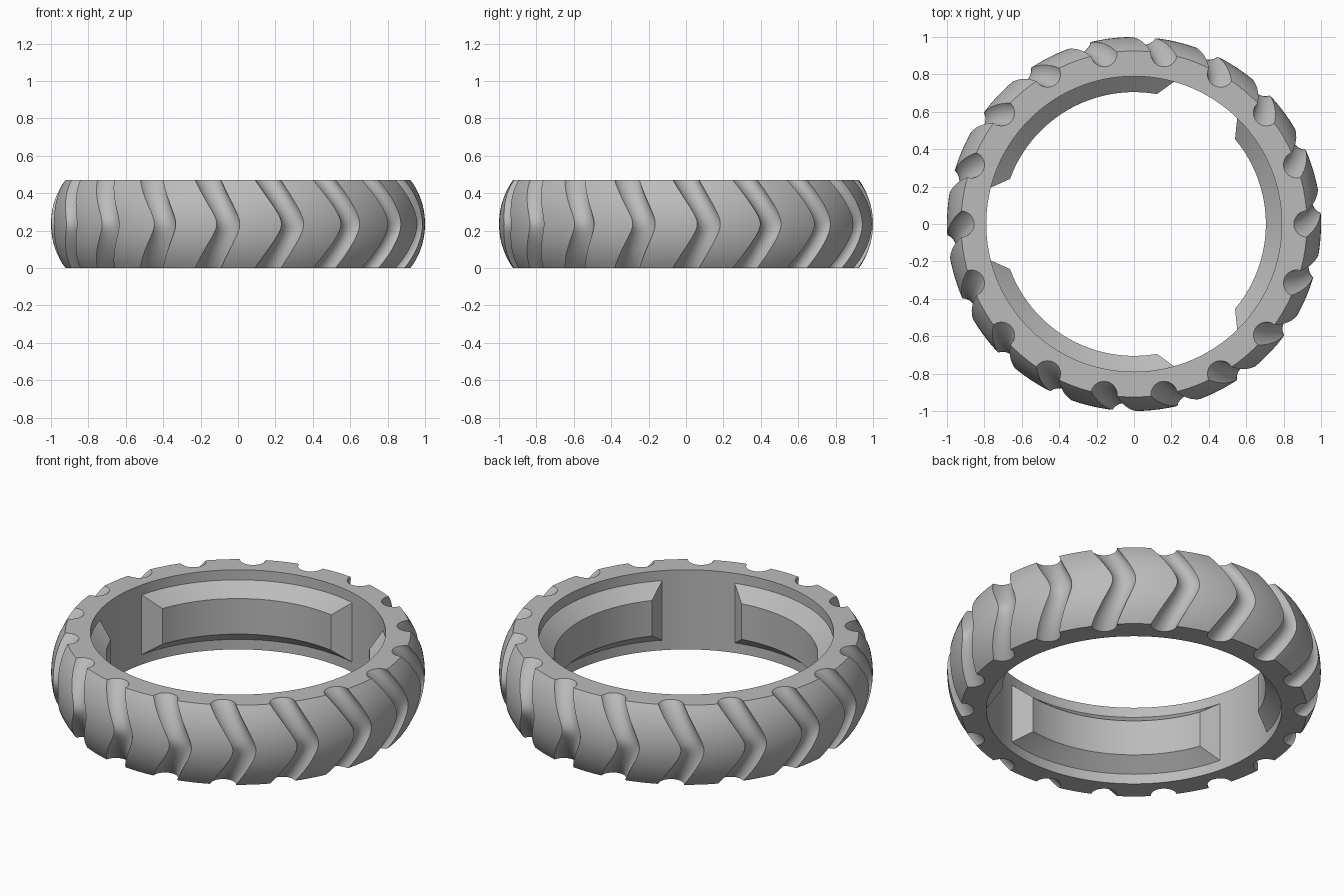
import bpy, bmesh
from math import sin, cos, pi, radians, sqrt

cube = bpy.data.objects.get("Cube")
if cube:
    bpy.data.objects.remove(cube, do_unlink=True)

HEIGHT = 0.47
MID = HEIGHT / 2
EDGE_R, MAX_R, INNER_R = 0.925, 1.0, 0.79
GROOVES, GROOVE_R = 18, 0.07
SEGMENTS = 180

rubber = bpy.data.materials.new("grey_rubber")
rubber.use_nodes = True
grey = (0.5, 0.5, 0.5, 1)
rubber.diffuse_color = grey
rubber.node_tree.nodes["Principled BSDF"].inputs["Base Color"].default_value = grey


def polar(r, angle, z):
    return (r * cos(angle), r * sin(angle), z)


def crown(z):
    """Outer radius of the bulged tread at height z."""
    sag = MAX_R - EDGE_R
    arc = (MID ** 2 + sag ** 2) / (2 * sag)
    return MAX_R - arc + sqrt(arc ** 2 - (z - MID) ** 2)


def bridge(bm, a, b):
    for i in range(len(a)):
        j = (i + 1) % len(a)
        bm.faces.new((a[i], a[j], b[j], b[i]))


def finish(name, bm):
    bmesh.ops.recalc_face_normals(bm, faces=bm.faces)
    mesh = bpy.data.meshes.new(name)
    bm.to_mesh(mesh)
    bm.free()
    mesh.materials.append(rubber)
    obj = bpy.data.objects.new(name, mesh)
    bpy.context.collection.objects.link(obj)
    return obj


def smooth(obj):
    bpy.ops.object.select_all(action="DESELECT")
    obj.select_set(True)
    bpy.context.view_layer.objects.active = obj
    bpy.ops.object.shade_smooth_by_angle(angle=radians(30))


# Tyre body: a bulged outer wall and a straight inner wall, revolved
steps = 20
profile = [(crown(HEIGHT * i / steps), HEIGHT * i / steps) for i in range(steps + 1)]
profile += [(INNER_R, HEIGHT), (INNER_R, 0)]
bm = bmesh.new()
rings = [[bm.verts.new(polar(r, 2 * pi * s / SEGMENTS, z)) for r, z in profile]
         for s in range(SEGMENTS)]
for s in range(SEGMENTS):
    bridge(bm, rings[s], rings[(s + 1) % SEGMENTS])
tyre = finish("tyre_tread", bm)

# Chevron groove cutters: round sections swept along a softened V
bm = bmesh.new()
bend, levels, sides = 0.2, 28, 32
for g in range(GROOVES):
    sections = []
    for k in range(levels + 1):
        t = 1.1 * (2 * k / levels - 1)
        z = MID + MID * t
        fall = (sqrt(t * t + bend ** 2) - bend) / (sqrt(1 + bend ** 2) - bend)
        angle = 2 * pi * g / GROOVES + radians(7) * (1 - fall)
        r = crown(z) + 0.03 * (1 - fall)
        cx, cy, cz = polar(r, angle, z)
        sections.append([bm.verts.new((cx + GROOVE_R * cos(2 * pi * i / sides),
                                       cy + GROOVE_R * sin(2 * pi * i / sides), cz))
                         for i in range(sides)])
    for a, b in zip(sections, sections[1:]):
        bridge(bm, a, b)
    bm.faces.new(sections[0])
    bm.faces.new(sections[-1])
cutter = finish("groove_cutter", bm)
cutter.hide_render = True

cut = tyre.modifiers.new("grooves", "BOOLEAN")
cut.operation = "DIFFERENCE"
cut.solver = "EXACT"
cut.object = cutter
bpy.context.view_layer.objects.active = tyre
bpy.ops.object.modifier_apply(modifier=cut.name)
bpy.data.objects.remove(cutter, do_unlink=True)
smooth(tyre)


# Inner locking pads: curved blocks with bevelled edges on all four sides
def pad(name, centre):
    bm = bmesh.new()
    count = 46
    sections = []
    for i in range(count + 1):
        u = 2 * i / count - 1
        wide = centre + radians(46) * u
        narrow = centre + radians(40) * u
        sections.append([bm.verts.new(polar(r, a, z)) for r, a, z in (
            (INNER_R + 0.005, wide, 0.055), (INNER_R + 0.005, wide, HEIGHT - 0.055),
            (0.705, narrow, HEIGHT - 0.13), (0.705, narrow, 0.13))])
    for a, b in zip(sections, sections[1:]):
        bridge(bm, a, b)
    bm.faces.new(sections[0])
    bm.faces.new(sections[-1])
    smooth(finish(name, bm))


for n in range(3):
    pad(f"inner_pad_{n + 1}", 2 * pi * n / 3)
